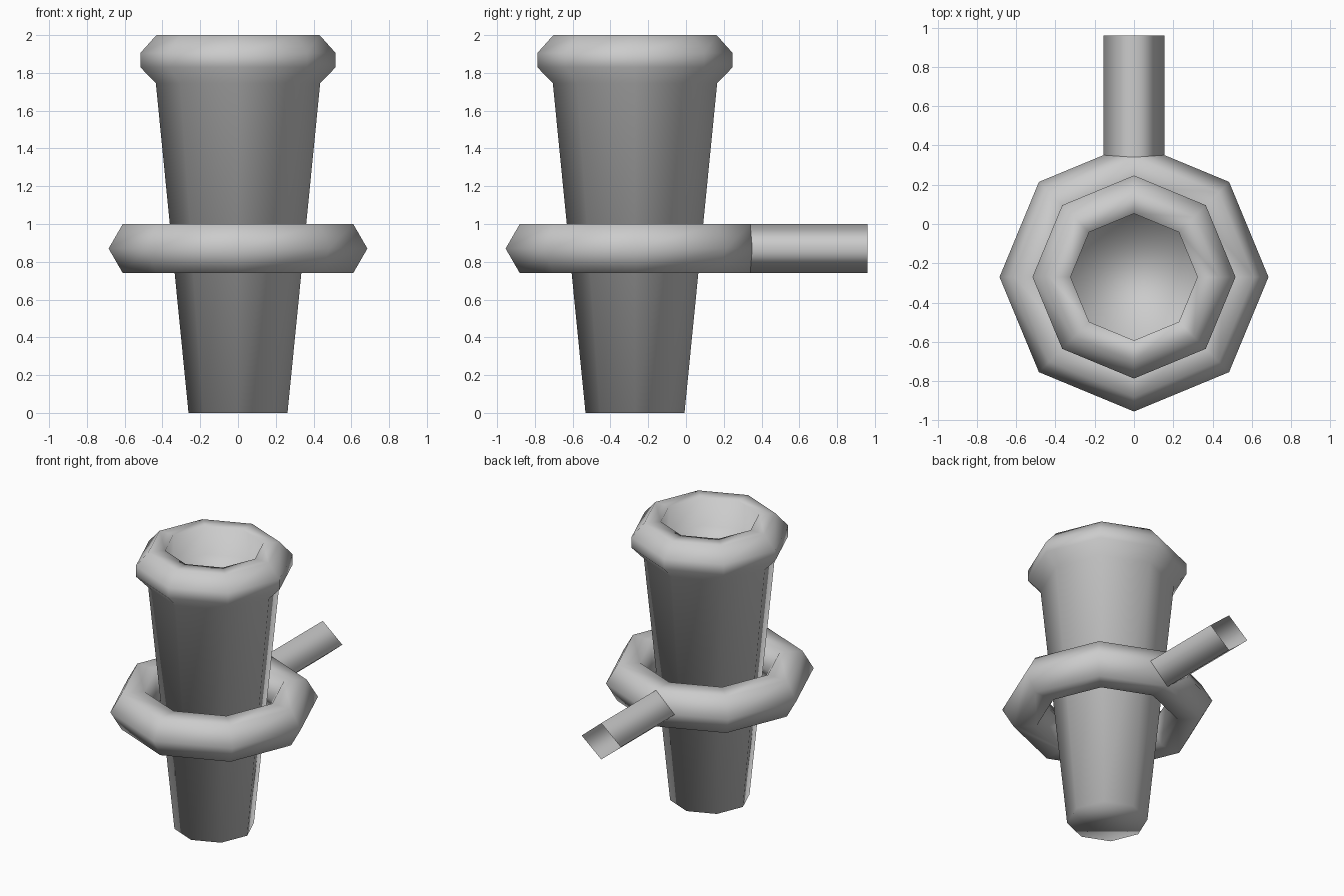
import bpy, bmesh
from math import sin, cos, pi

if "Cube" in bpy.data.objects:
    bpy.data.objects.remove(bpy.data.objects["Cube"])

CY = -0.27      # y of the shared vertical axis
SIDES = 8


def make_object(name, bm):
    bmesh.ops.recalc_face_normals(bm, faces=bm.faces[:])
    for f in bm.faces:
        f.smooth = True
    mesh = bpy.data.meshes.new(name)
    bm.to_mesh(mesh)
    bm.free()
    obj = bpy.data.objects.new(name, mesh)
    bpy.context.collection.objects.link(obj)
    return obj


def bridge(bm, a, b):
    n = len(a)
    for i in range(n):
        j = (i + 1) % n
        bm.faces.new((a[i], a[j], b[j], b[i]))


def lathe(name, profile, closed=False):
    """Spin (radius, z) points round the axis; close into a ring or cap both ends."""
    bm = bmesh.new()
    loops = [[bm.verts.new((r * cos(2 * pi * k / SIDES),
                            CY + r * sin(2 * pi * k / SIDES), z))
              for k in range(SIDES)] for r, z in profile]
    for a, b in zip(loops, loops[1:]):
        bridge(bm, a, b)
    if closed:
        bridge(bm, loops[-1], loops[0])
    else:
        bm.faces.new(loops[0])
        bm.faces.new(loops[-1])
    return make_object(name, bm)


# Tapered shaft with a thick lip and a recessed cup on top
lathe("shaft", [(0.262, 0), (0.435, 1.745), (0.517, 1.83), (0.517, 1.905),
                (0.432, 2.0), (0.323, 2.0), (0.323, 1.80)])

# Holding ring with a hexagonal cross-section
lathe("holding_ring", [(0.535 + 0.15 * cos(k * pi / 3), 0.87 + 0.15 * sin(k * pi / 3))
                       for k in range(6)], closed=True)

# Diamond-section arm with an open end
bm = bmesh.new()
section = [(0.155, 0.87), (0, 1.0), (-0.155, 0.87), (0, 0.74)]
ends = [[bm.verts.new((x, y, z)) for x, z in section] for y in (0.335, 0.96)]
bridge(bm, *ends)
make_object("mounting_arm", bm)
